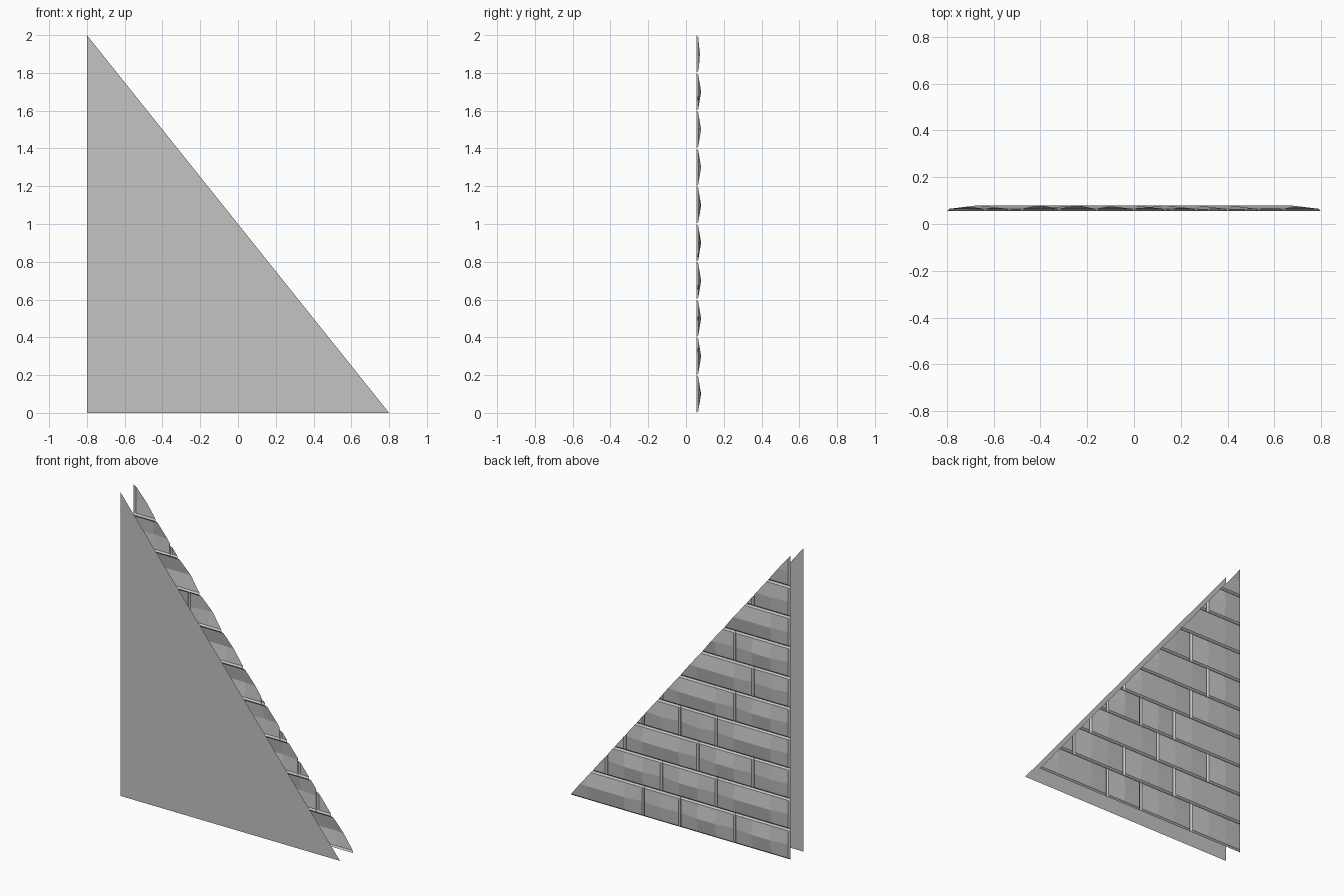
import bpy
import bmesh
from mathutils import Vector

cube = bpy.data.objects.get("Cube")
if cube:
    bpy.data.objects.remove(cube, do_unlink=True)

HALF_W, HEIGHT = 0.8, 2.0
UNIT, ROW = 1.6 / 12, 0.2            # brick length unit and course height
GROOVE = 0.01                        # half width of a V-shaped joint
FRONT_Y = -0.08
GROOVE_Y, LIP_Y, TOP_Y = 0.055, 0.065, 0.08

# Joint positions in each course, counted in brick units from the upright edge
COURSES = [(0, 3, 6, 8, 12), (0, 4, 7, 10, 13), (0, 2, 5, 9, 12),
           (0, 4, 6, 8, 11), (0, 3, 7, 10), (0, 2, 6), (0, 3, 6),
           (0, 4), (0, 2, 5), (0, 3)]

stone = bpy.data.materials.new("stone_grey")
stone.use_nodes = True
grey = (0.55, 0.55, 0.55, 1)
stone.diffuse_color = grey
stone.node_tree.nodes["Principled BSDF"].inputs["Base Color"].default_value = grey


def finish(bm, name):
    mesh = bpy.data.meshes.new(name)
    bm.to_mesh(mesh)
    bm.free()
    mesh.materials.append(stone)
    obj = bpy.data.objects.new(name, mesh)
    bpy.context.collection.objects.link(obj)


def add_brick(bm, first, last, course):
    """Pillow-shaped brick face whose rim slopes down into the joint."""
    x0, x1 = first * UNIT - HALF_W, last * UNIT - HALF_W
    z0, z1 = course * ROW, (course + 1) * ROW
    inner = [k * UNIT - HALF_W for k in range(first + 1, last)]
    xs = [x0, x0 + GROOVE] + inner + [x1 - GROOVE, x1]
    zs = [z0, z0 + GROOVE, (z0 + z1) / 2, z1 - GROOVE, z1]
    depth = (GROOVE_Y, LIP_Y, TOP_Y)
    grid = []
    for i, x in enumerate(xs):
        column = []
        for j, z in enumerate(zs):
            ring = min(i, j, len(xs) - 1 - i, len(zs) - 1 - j, 2)
            column.append(bm.verts.new((x, depth[ring], z)))
        grid.append(column)
    for a, b in zip(grid, grid[1:]):
        for j in range(len(zs) - 1):
            bm.faces.new((a[j], a[j + 1], b[j + 1], b[j]))


# Brick side: full courses trimmed along the slope
bm = bmesh.new()
for course, joints in enumerate(COURSES):
    for first, last in zip(joints, joints[1:]):
        add_brick(bm, first, last, course)
bmesh.ops.remove_doubles(bm, verts=bm.verts[:], dist=0.0001)
bmesh.ops.bisect_plane(bm, geom=bm.verts[:] + bm.edges[:] + bm.faces[:],
                       dist=0.00001, plane_co=(HALF_W, 0, 0),
                       plane_no=Vector((HEIGHT, 0, 2 * HALF_W)).normalized(),
                       clear_outer=True)
finish(bm, "brick_face")

# Plain side: a single flat triangle
bm = bmesh.new()
corners = [(-HALF_W, 0), (HALF_W, 0), (-HALF_W, HEIGHT)]
bm.faces.new([bm.verts.new((x, FRONT_Y, z)) for x, z in corners])
finish(bm, "plain_face")
